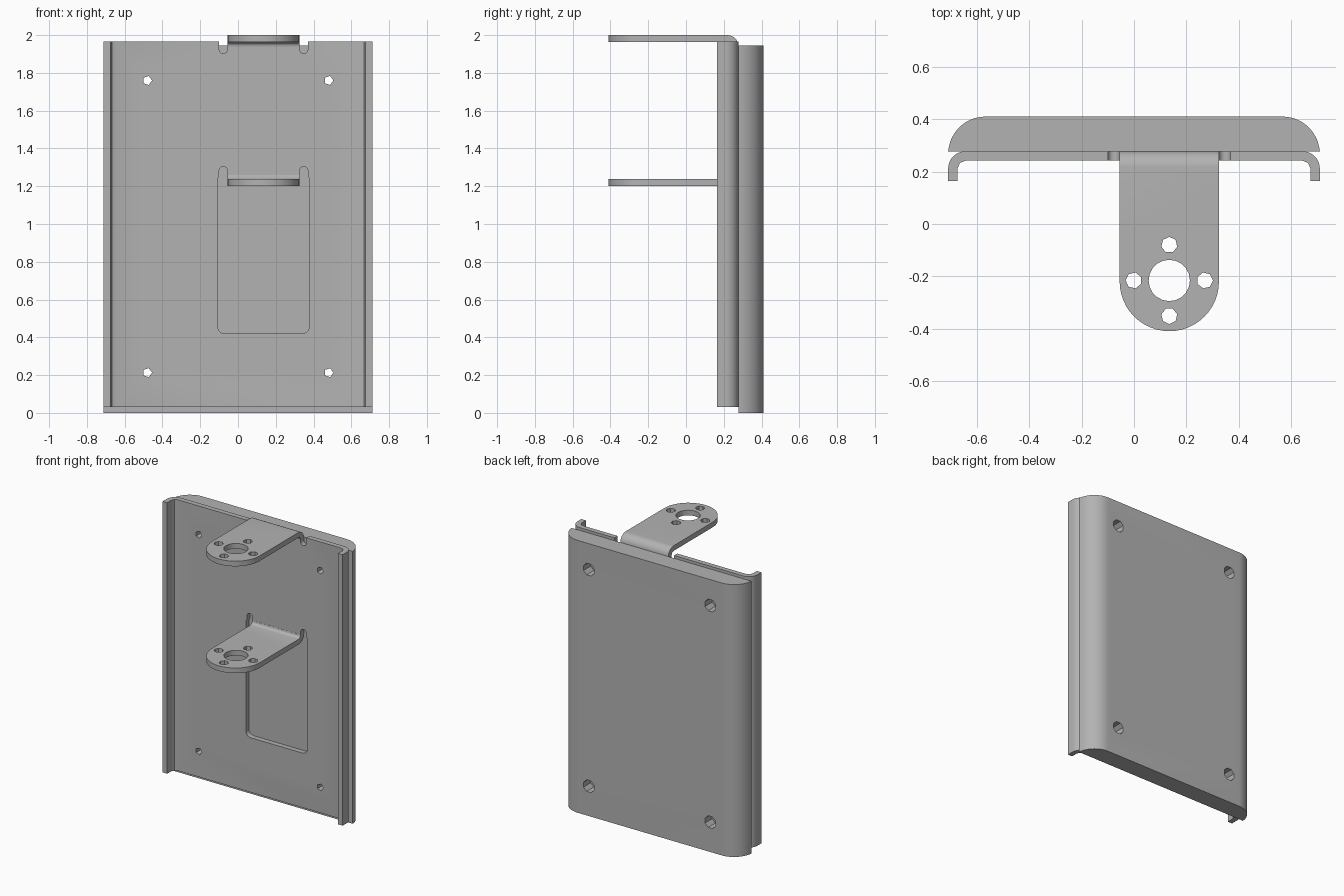
import bpy, bmesh, math

if "Cube" in bpy.data.objects:
    bpy.data.objects.remove(bpy.data.objects["Cube"], do_unlink=True)

grey = bpy.data.materials.new("plain grey")
grey.use_nodes = True
grey.diffuse_color = (0.45, 0.45, 0.45, 1)
grey.node_tree.nodes["Principled BSDF"].inputs["Base Color"].default_value = (0.45, 0.45, 0.45, 1)

AXES = {"x": lambda a, b, t: (t, a, b),
        "y": lambda a, b, t: (a, t, b),
        "z": lambda a, b, t: (a, b, t)}


def arc(cx, cy, r, start, end, n=8):
    angles = [math.radians(start + (end - start) * i / n) for i in range(n + 1)]
    return [(cx + r * math.cos(a), cy + r * math.sin(a)) for a in angles]


def ring(cx, cy, r, n, turn=0):
    return arc(cx, cy, r, turn, turn + 360, n)[:-1]


def box(a0, a1, b0, b1):
    return [(a0, b0), (a1, b0), (a1, b1), (a0, b1)]


def prism(name, outline, axis, low, high):
    """Extrude a closed outline along one axis."""
    bm = bmesh.new()
    put = AXES[axis]
    ends = [[bm.verts.new(put(a, b, t)) for a, b in outline] for t in (low, high)]
    bm.faces.new(ends[0])
    bm.faces.new(ends[1][::-1])
    n = len(outline)
    for i in range(n):
        j = (i + 1) % n
        bm.faces.new((ends[0][i], ends[0][j], ends[1][j], ends[1][i]))
    bmesh.ops.recalc_face_normals(bm, faces=bm.faces)
    mesh = bpy.data.meshes.new(name)
    bm.to_mesh(mesh)
    bm.free()
    mesh.materials.append(grey)
    obj = bpy.data.objects.new(name, mesh)
    bpy.context.collection.objects.link(obj)
    return obj


def carve(obj, outline, axis, low, high, operation="DIFFERENCE"):
    cutter = prism("cutter", outline, axis, low, high)
    cutter.hide_render = True
    mod = obj.modifiers.new("carve", "BOOLEAN")
    mod.operation, mod.solver, mod.object = operation, "EXACT", cutter
    bpy.context.view_layer.objects.active = obj
    bpy.ops.object.modifier_apply(modifier=mod.name)
    bpy.data.meshes.remove(cutter.data)


def finish(obj):
    bpy.ops.object.select_all(action="DESELECT")
    obj.select_set(True)
    bpy.context.view_layer.objects.active = obj
    bpy.ops.object.shade_smooth_by_angle(angle=math.radians(30))


HALF = 0.711               # half the overall width
BACK, FRONT = 0.278, 0.241  # sheet metal faces
MID, TAB = 0.135, 0.19     # tab centre and half width
screws = [(x, z) for x in (-0.48, 0.48) for z in (0.213, 1.76)]


def mirrored(points):
    return points + [(-x, y) for x, y in reversed(points)]


# Backing board with rounded rear edges and counterbored screw holes
board = prism("backing_board",
              mirrored([(HALF, BACK)] + arc(0.568, 0.268, 0.143, 10, 90, 10)),
              "z", 0, 1.945)
for x, z in screws:
    carve(board, ring(x, z, 0.025, 5), "y", 0.2, 0.5)
    carve(board, ring(x, z, 0.045, 8, 22.5), "y", 0.33, 0.5)

# Folded sheet metal plate with side flanges
r = 0.066
inner = HALF - 0.036
half_profile = (arc(HALF - r, FRONT - 0.029, 0.03, 90, 0, 2)
                + [(inner, 0.165), (HALF, 0.165)]
                + arc(HALF - r, BACK - r, r, 0, 90))
plate = prism("mounting_plate", mirrored(half_profile), "z", 0.03, 1.965)
for x, z in screws:
    carve(plate, ring(x, z, 0.025, 5), "y", 0.1, 0.4)

# Top opening for the upper tab, with relief notches on both sides
TOP_FOLD, MID_FOLD = 1.94, 1.26
carve(plate, box(MID - TAB, MID + TAB, TOP_FOLD, 2.1), "y", 0.1, 0.4)
for side in (-1, 1):
    x = MID + side * (TAB + 0.0225)
    carve(plate, arc(x, 1.925, 0.0225, 180, 360) + [(x + 0.0225, 2.1), (x - 0.0225, 2.1)],
          "y", 0.1, 0.4)

# Window left where the lower tab is folded out
x0, x1, z0, c = MID - 0.243, MID + 0.243, 0.42, 0.038
window = (arc(x0 + c, z0 + c, c, 180, 270, 5) + arc(x1 - c, z0 + c, c, 270, 360, 5)
          + [(x1, 1.24), (x1 - 0.01, MID_FOLD), (x0 + 0.01, MID_FOLD), (x0, 1.24)])
carve(plate, window, "y", 0.1, 0.4)
for side in (-1, 1):
    x = MID + side * (TAB + 0.0225)
    carve(plate, arc(x, 1.282, 0.0225, 0, 180) + [(x - 0.0225, 1.2), (x + 0.0225, 1.2)],
          "y", 0.1, 0.4)


def make_tab(name, fold, way):
    """Tab leaving the plate at height fold, bending forward; way is up or down."""
    cy = BACK - 0.06
    profile = (arc(cy, 0, 0.06, 0, 90) + [(-0.45, 0.06), (-0.45, 0.023)]
               + arc(cy, 0, 0.023, 90, 0, 3))
    tab = prism(name, [(y, fold + way * z) for y, z in profile], "x", MID - TAB, MID + TAB)
    # Round the front end
    nose = -0.22
    low, high = fold - 0.2, fold + 0.2
    carve(tab, arc(MID, nose, TAB, 180, 360, 24)
          + [(MID + TAB, 0.4), (MID - TAB, 0.4)], "z", low, high, "INTERSECT")
    # Central bore and four bolt holes
    carve(tab, ring(MID, nose + 0.004, 0.079, 20), "z", low, high)
    for i in range(4):
        a = math.radians(90 * i)
        carve(tab, ring(MID + 0.136 * math.cos(a), nose + 0.004 + 0.136 * math.sin(a),
                        0.031, 7, 90 * i), "z", low, high)
    return tab


upper = make_tab("upper_tab", TOP_FOLD, 1)
lower = make_tab("lower_tab", MID_FOLD, -1)

for part in (board, plate, upper, lower):
    finish(part)
